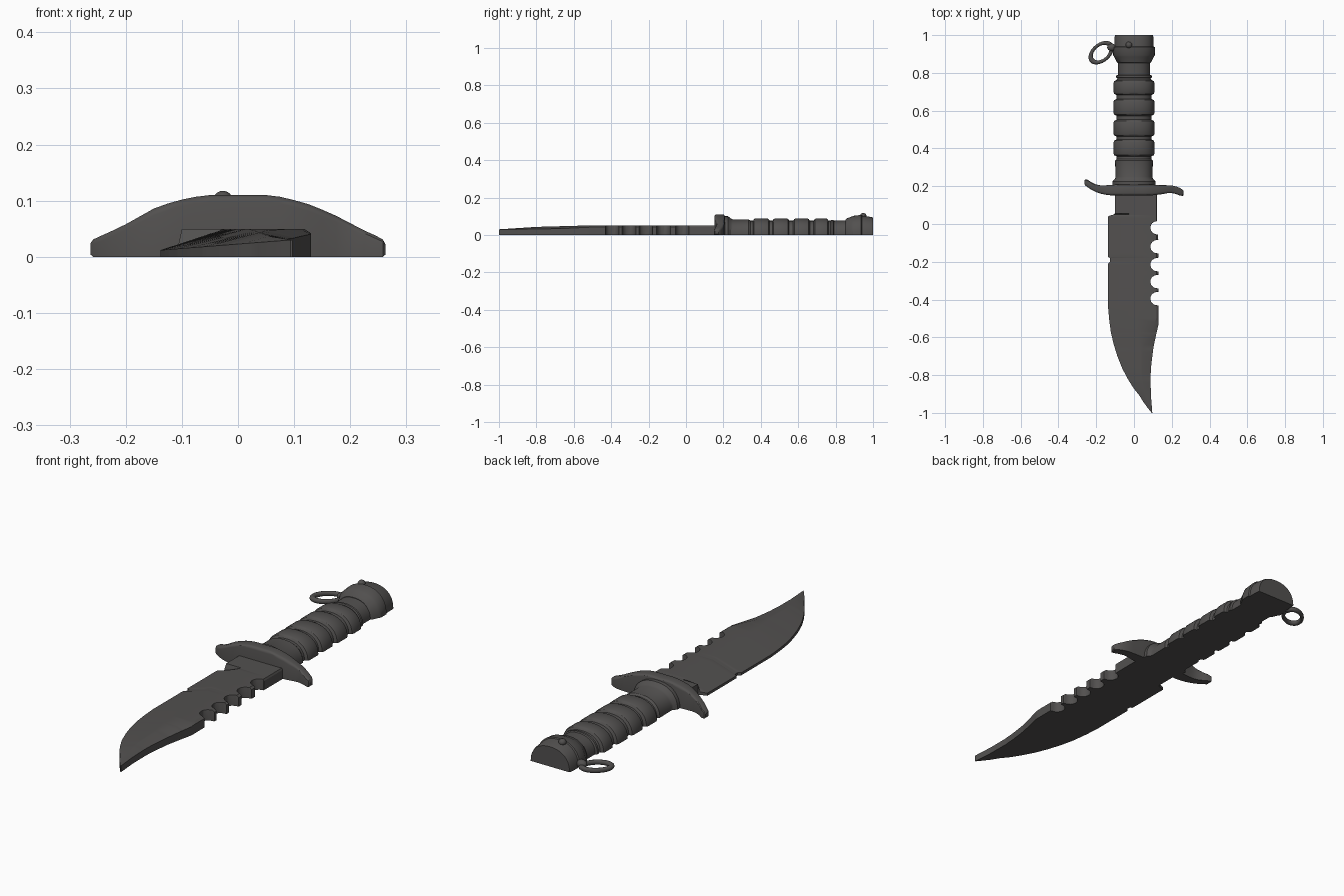
import bpy, bmesh, math

if "Cube" in bpy.data.objects:
    bpy.data.objects.remove(bpy.data.objects["Cube"])

steel = bpy.data.materials.new("dark_grey")
steel.diffuse_color = (0.085, 0.081, 0.079, 1)
steel.use_nodes = True
steel.node_tree.nodes["Principled BSDF"].inputs["Base Color"].default_value = steel.diffuse_color


def finish(ob, angle=30):
    ob.data.materials.clear()
    ob.data.materials.append(steel)
    bpy.ops.object.select_all(action='DESELECT')
    ob.select_set(True)
    bpy.context.view_layer.objects.active = ob
    bpy.ops.object.shade_smooth_by_angle(angle=math.radians(angle))


def loft(name, rings, angle=30):
    """Skin a row of equal-length closed sections and cap both ends."""
    bm = bmesh.new()
    vs = [[bm.verts.new(p) for p in r] for r in rings]
    n = len(rings[0])
    for a, b in zip(vs, vs[1:]):
        for i in range(n):
            j = (i + 1) % n
            bm.faces.new((a[i], a[j], b[j], b[i]))
    bm.faces.new(vs[0])
    bm.faces.new(vs[-1][::-1])
    bmesh.ops.recalc_face_normals(bm, faces=bm.faces)
    me = bpy.data.meshes.new(name)
    bm.to_mesh(me)
    bm.free()
    ob = bpy.data.objects.new(name, me)
    bpy.context.collection.objects.link(ob)
    finish(ob, angle)


def lerp(pts, t):
    """Piecewise linear lookup, keys descending."""
    if t >= pts[0][0]:
        return pts[0][1]
    for (a, u), (b, v) in zip(pts, pts[1:]):
        if t >= b:
            return u + (v - u) * (a - t) / (a - b)
    return pts[-1][1]


# Blade: rows along y with cutting edge, ridge, spine bevel and spine
EDGE = [(.056, -.10), (.05, -.108), (.045, -.125), (.04, -.138), (-.175, -.138), (-.18, -.126),
        (-.20, -.126), (-.21, -.138), (-.43, -.138), (-.5, -.132), (-.57, -.123), (-.635, -.108),
        (-.7, -.088), (-.765, -.062), (-.82, -.033), (-.87, -.002), (-.91, .03), (-.94, .048),
        (-.97, .07), (-1, .094)]
SPINE = [(.02, .122), (0, .128), (-.43, .13), (-.53, .13), (-.6, .114), (-.66, .102), (-.74, .092),
         (-.8, .088), (-.9, .089), (-1, .097)]
RIDGE = [(.07, -.03), (.03, -.02), (-.45, 0), (-.66, .03), (-.8, .037), (-.9, .055), (-1, .0945)]
BEVEL = [(-.5, .118), (-.58, .085), (-.66, .048), (-.8, .042), (-.9, .06), (-1, .096)]
TOP = [(-.55, .05), (-.8, .043), (-1, .03)]
CHIPS = (-.02, -.12, -.215, -.305, -.395)
CR = .035

ys = {.16, .07, .0561} | {p[0] for p in EDGE + SPINE + RIDGE + BEVEL}
ys |= {-1 + i * .02 for i in range(40)}
for c in CHIPS:
    ys |= {round(c + CR * math.cos(k * math.pi / 12), 4) for k in range(13)}
    ys |= {c + CR + .0015, c - CR - .0015}
rows = []
for y in sorted(ys, reverse=True):
    xl, xr = lerp(EDGE, y), lerp(SPINE, y)
    for c in CHIPS:
        if abs(y - c) <= CR + 1e-4:
            xr = .122 - math.sqrt(max(0, CR * CR - (y - c) ** 2))
    xb = min(lerp(BEVEL, y), xr - .0005)
    xm = max(min(lerp(RIDGE, y), xb - .0005), xl + .0002)
    top = lerp(TOP, y)
    ground = y < .056
    zl = min(.012 + (xl + .138) * .078, top) if ground else .05
    zr = lerp([(-.5, .042), (-.66, .034), (-1, .029)], y)
    if xr < .118 and y > -.45:
        zr = top - .001
    rows.append([(xl, y, 0), (xl, y, zl), (xm, y, top), (xb, y, top), (xr, y, zr), (xr, y, 0)])
loft("blade", rows, 25)


# Half-round sections for handle and pommel, flat underneath
def half_round(y, rx, rz, n=28):
    out = []
    for i in range(n + 1):
        a = math.pi * i / n
        c, s = math.cos(a), math.sin(a)
        out.append((rx * math.copysign(abs(c) ** .88, c), y, rz * abs(s) ** .88))
    return out


grip = [(.19, .114, .10), (.225, .114, .10), (.24, .10, .088), (.25, .098, .083), (.335, .100, .083),
        (.345, .092, .076)]
for a, b in ((.36, .445), (.465, .55), (.575, .66), (.685, .76)):
    grip += [(a - .002, .092, .076), (a + .004, .105, .085), (a + .012, .108, .089),
             (b - .012, .108, .089), (b - .004, .105, .085), (b + .002, .092, .076)]
grip += [(.772, .088, .076), (.776, .094, .08), (.786, .094, .08), (.79, .085, .076), (.87, .085, .078)]
loft("grip", [half_round(*p) for p in grip])
pommel = [(.852, .084, .08), (.858, .092, .088), (.885, .105, .098), (.893, .11, .102), (.928, .111, .106),
          (.936, .110, .107), (.94, .104, .103), (.99, .103, .096), (1, .100, .092)]
loft("pommel", [half_round(*p) for p in pommel])

# Guard: x, y centre, half thickness, height
GUARD = [(-.263, .221, .010, .024), (-.258, .220, .016, .031), (-.245, .214, .020, .037),
         (-.225, .201, .020, .046), (-.2, .189, .020, .058), (-.175, .182, .022, .072),
         (-.15, .180, .025, .086), (-.125, .179, .027, .095), (-.1, .180, .028, .102),
         (-.075, .180, .028, .107), (-.05, .180, .028, .110), (0, .180, .028, .110),
         (.05, .180, .028, .110), (.075, .180, .028, .107), (.1, .180, .028, .101),
         (.125, .181, .026, .094), (.15, .182, .024, .084), (.175, .184, .021, .073),
         (.2, .184, .020, .060), (.225, .178, .020, .047), (.245, .170, .020, .038),
         (.258, .165, .016, .031), (.263, .164, .010, .022)]
rings = []
for x, y, t, h in GUARD:
    b = min(.012, t * .5)
    low = .004 if abs(x) > .26 else 0
    ring = [(x, y - t, low)]
    for sgn, angs in ((-1, (180, 150, 120, 90)), (1, (90, 60, 30, 0))):
        for d in angs:
            r = math.radians(d)
            ring.append((x, y + sgn * (t - b) + b * math.cos(r), h - b + b * math.sin(r)))
    rings.append(ring + [(x, y + t, low)])
loft("guard", rings)

# Lanyard ring, its lug and the pommel rivet
bpy.ops.mesh.primitive_torus_add(location=(-.174, .907, .0125), major_radius=.056, minor_radius=.0115,
                                 major_segments=36, minor_segments=12)
ring = bpy.context.object
ring.name = "lanyard_ring"
ring.scale = (1.13, .74, 1)
ring.rotation_euler.z = math.radians(40)
finish(ring, 60)
for name, loc, scale in (("ring_lug", (-.118, .935, .02), (.024, .02, .019)),
                         ("pommel_rivet", (-.027, .948, .102), (.017, .017, .0155))):
    bpy.ops.mesh.primitive_uv_sphere_add(segments=20, ring_count=12, radius=1, location=loc)
    ob = bpy.context.object
    ob.name = name
    ob.scale = scale
    finish(ob, 60)
